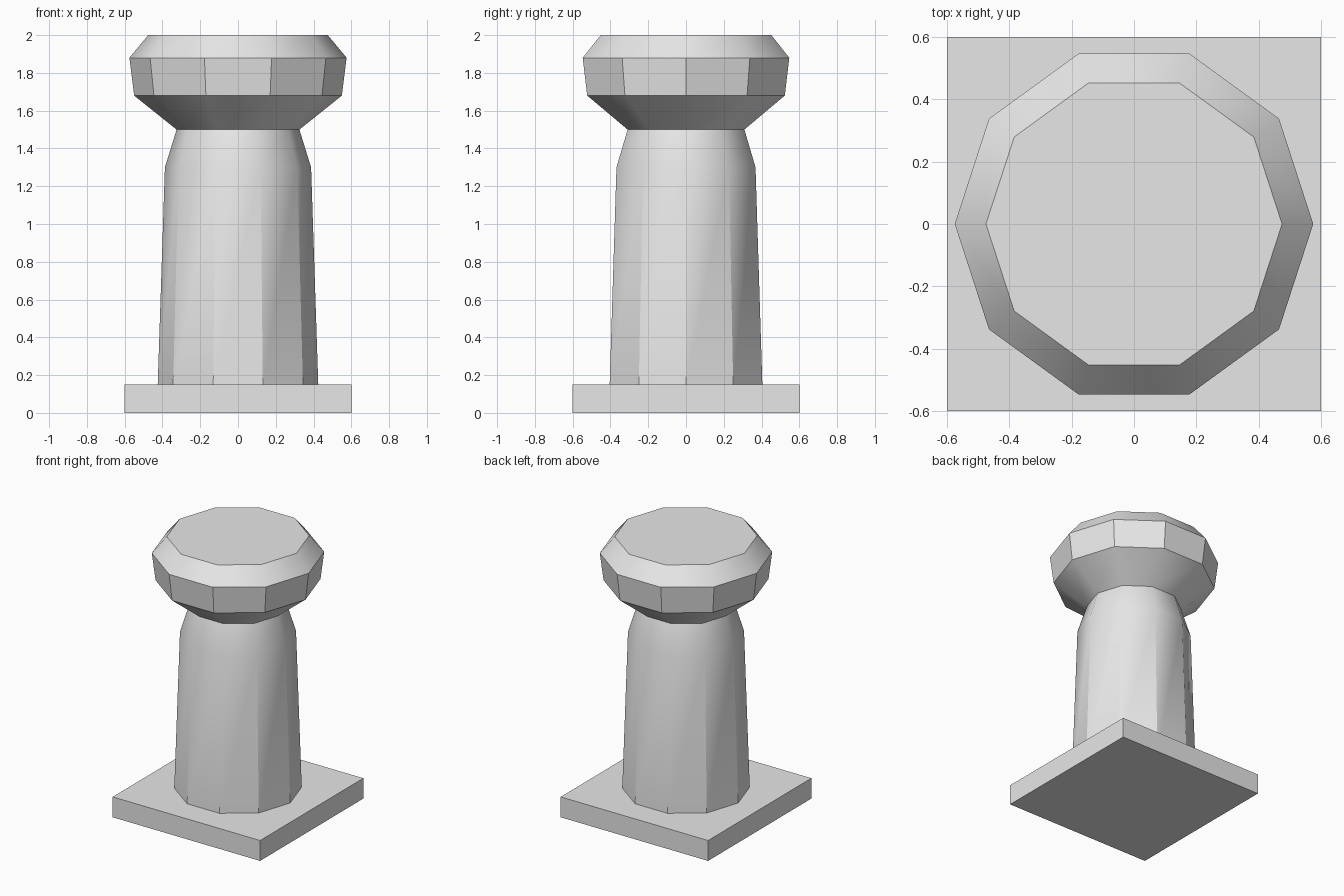
import bpy
import bmesh
from math import cos, sin, pi, radians

if "Cube" in bpy.data.objects:
    bpy.data.objects.remove(bpy.data.objects["Cube"], do_unlink=True)

# Stone colour
stone = bpy.data.materials.new("grey_stone")
stone.use_nodes = True
colour = (0.8, 0.8, 0.8, 1)
stone.diffuse_color = colour
stone.node_tree.nodes["Principled BSDF"].inputs["Base Color"].default_value = colour


def add_object(name, bm):
    bmesh.ops.recalc_face_normals(bm, faces=bm.faces)
    mesh = bpy.data.meshes.new(name)
    bm.to_mesh(mesh)
    bm.free()
    mesh.materials.append(stone)
    obj = bpy.data.objects.new(name, mesh)
    bpy.context.collection.objects.link(obj)
    return obj


def lathe(name, profile, sides):
    """Closed solid of revolution from (radius, height) pairs."""
    bm = bmesh.new()
    rings = [[bm.verts.new((r * cos(2 * pi * i / sides), r * sin(2 * pi * i / sides), z))
              for i in range(sides)] for r, z in profile]
    for low, high in zip(rings, rings[1:]):
        for i in range(sides):
            j = (i + 1) % sides
            bm.faces.new((low[i], low[j], high[j], high[i]))
    bm.faces.new(rings[0])
    bm.faces.new(rings[-1])
    return add_object(name, bm)


# Square base slab
bm = bmesh.new()
bmesh.ops.create_cube(bm, size=1)
bmesh.ops.scale(bm, vec=(1.2, 1.2, 0.15), verts=bm.verts)
bmesh.ops.translate(bm, vec=(0, 0, 0.075), verts=bm.verts)
add_object("base_slab", bm)

# Ten-sided tapering shaft, narrow neck and flared cap
post = lathe("post_and_cap", [
    (0.425, 0.15), (0.387, 1.30), (0.325, 1.50),
    (0.55, 1.68), (0.575, 1.88), (0.475, 2.0),
], 10)

# Soft shoulder and cap slopes, crisp facets on the cap band
bpy.ops.object.select_all(action="DESELECT")
post.select_set(True)
bpy.context.view_layer.objects.active = post
bpy.ops.object.shade_smooth_by_angle(angle=radians(35))
